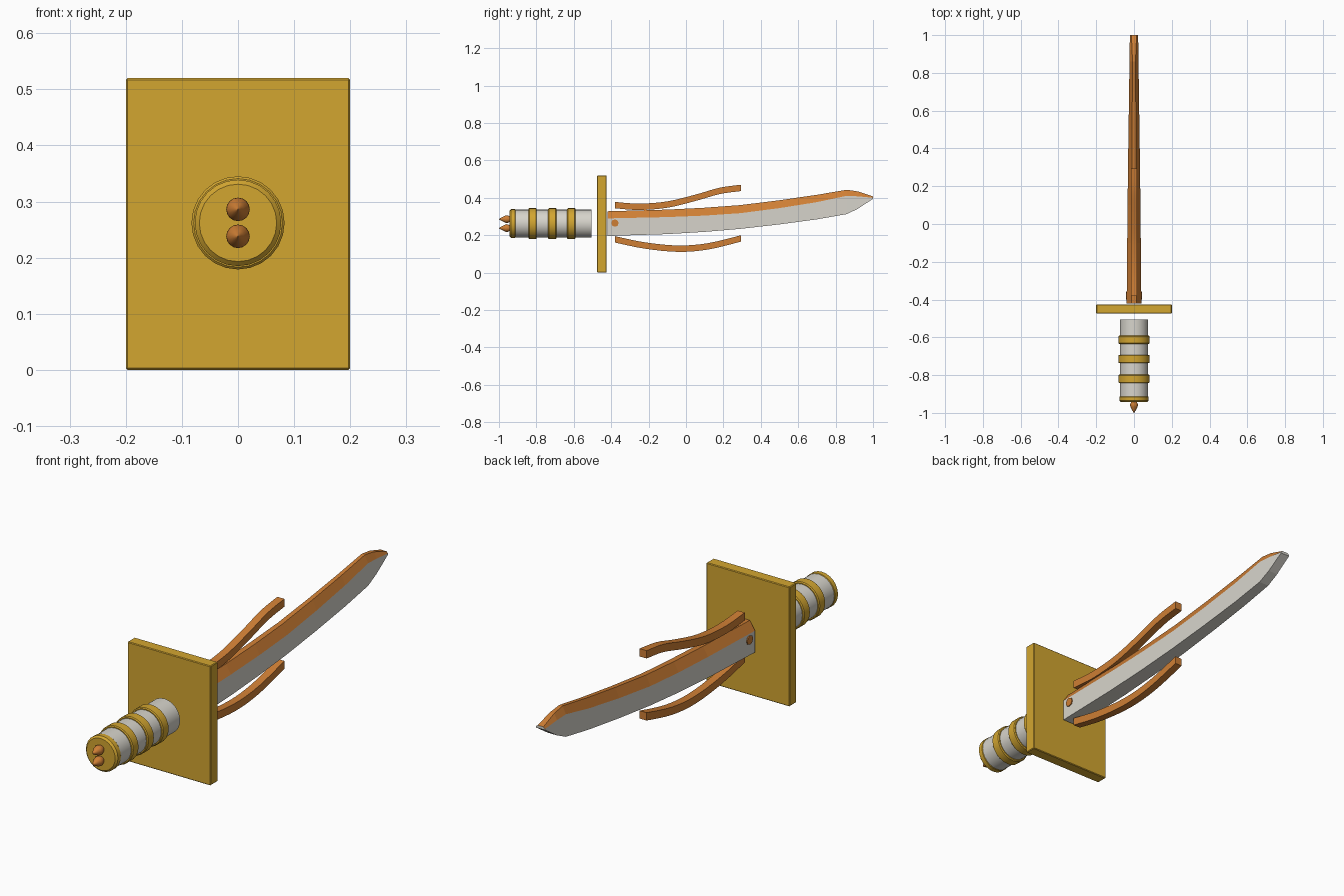
import bpy, bmesh, math

if "Cube" in bpy.data.objects:
    bpy.data.objects.remove(bpy.data.objects["Cube"])

ZC = 0.262  # height of the grip axis


def material(name, rgb):
    m = bpy.data.materials.new(name)
    m.diffuse_color = (*rgb, 1)
    m.use_nodes = True
    m.node_tree.nodes["Principled BSDF"].inputs["Base Color"].default_value = m.diffuse_color
    return m


GOLD = material("gold", (0.65, 0.38, 0.03))
BRONZE = material("bronze", (0.62, 0.21, 0.035))
SILVER = material("pale silver", (0.68, 0.66, 0.60))


def make(name, bm, *mats, smooth=False):
    bmesh.ops.recalc_face_normals(bm, faces=bm.faces[:])
    me = bpy.data.meshes.new(name)
    bm.to_mesh(me)
    bm.free()
    ob = bpy.data.objects.new(name, me)
    bpy.context.collection.objects.link(ob)
    for m in mats:
        me.materials.append(m)
    if smooth:
        bpy.ops.object.select_all(action='DESELECT')
        ob.select_set(True)
        bpy.context.view_layer.objects.active = ob
        bpy.ops.object.shade_smooth_by_angle(angle=math.radians(35))
    return ob


def loft(rings):
    """Skin a list of equal closed cross-sections, capping both ends."""
    bm = bmesh.new()
    vs = [[bm.verts.new(p) for p in r] for r in rings]
    n = len(vs[0])
    for a, b in zip(vs, vs[1:]):
        for i in range(n):
            j = (i + 1) % n
            bm.faces.new((a[i], a[j], b[j], b[i]))
    bm.faces.new(vs[0])
    bm.faces.new(vs[-1])
    return bm


def turned(name, profile, mat, z=ZC, n=24):
    """Round part along y from (y, radius) pairs."""
    rings = [[(r * math.cos(math.tau * i / n), y, z + r * math.sin(math.tau * i / n))
              for i in range(n)] for y, r in profile]
    return make(name, loft(rings), mat, smooth=True)


# grip with binding rings
turned("grip", [(-0.93, 0.075), (-0.505, 0.075)], SILVER)
for k, y in enumerate((-0.82, -0.715, -0.613)):
    turned(f"grip_ring_{k + 1}", [(y - 0.022, 0.079), (y - 0.018, 0.083),
                                  (y + 0.018, 0.083), (y + 0.022, 0.079)], GOLD)

# pommel cap and its two small studs
turned("pommel", [(-0.943, 0.069), (-0.935, 0.077), (-0.915, 0.077), (-0.908, 0.072)], GOLD)
for k, z in enumerate((0.238, 0.286)):
    turned(f"pommel_stud_{k + 1}", [(-1.0, 0.001), (-0.985, 0.010), (-0.967, 0.019),
                                    (-0.957, 0.021), (-0.938, 0.014)], BRONZE, z, 16)

# guard plate
bm = bmesh.new()
bmesh.ops.create_cube(bm, size=1)
for v in bm.verts:
    v.co = (v.co.x * 0.4, v.co.y * 0.05 - 0.45, v.co.z * 0.52 + 0.26)
bmesh.ops.bevel(bm, geom=bm.edges[:], offset=0.003, segments=1, affect='EDGES')
make("guard", bm, GOLD)

# blade: y, bottom, bronze border, top, half width, half width of flat back
SECTIONS = [(-0.42, 0.196, 0.290, 0.328, 0.039, 0.013),
            (-0.10, 0.206, 0.297, 0.337, 0.036, 0.012),
            (0.10, 0.218, 0.305, 0.347, 0.034, 0.012),
            (0.29, 0.234, 0.318, 0.361, 0.032, 0.011),
            (0.50, 0.258, 0.345, 0.387, 0.029, 0.010),
            (0.70, 0.285, 0.377, 0.416, 0.026, 0.009),
            (0.86, 0.313, 0.411, 0.443, 0.024, 0.008),
            (0.92, 0.342, 0.408, 0.434, 0.023, 0.010),
            (1.00, 0.395, 0.400, 0.407, 0.022, 0.014)]
bm = loft([[(-w, y, b), (w, y, b), (w, y, m), (t, y, h), (-t, y, h), (-w, y, m)]
           for y, b, m, h, w, t in SECTIONS])
bmesh.ops.recalc_face_normals(bm, faces=bm.faces[:])
for f in bm.faces:
    # upward facing back of the blade is bronze
    f.material_index = 1 if f.normal.z > 0.35 else 0
make("blade", bm, SILVER, BRONZE)

# rivet through the blade root
ring = [(0.02 * math.cos(math.tau * i / 8), 0.02 * math.sin(math.tau * i / 8)) for i in range(8)]
make("rivet", loft([[(x, -0.38 + a, 0.265 + b) for a, b in ring] for x in (-0.043, 0.043)]), BRONZE)


# curved prongs above and below the blade
def prong(name, pts, h=0.017, steps=4):
    path = []
    for i in range(len(pts) - 1):  # Catmull-Rom through the points
        p0, p1, p2, p3 = pts[max(i - 1, 0)], pts[i], pts[i + 1], pts[min(i + 2, len(pts) - 1)]
        for s in range(steps):
            t = s / steps
            path.append([0.5 * (2 * b + (c - a) * t + (2 * a - 5 * b + 4 * c - d) * t * t
                                + (3 * b - a - 3 * c + d) * t ** 3)
                         for a, b, c, d in zip(p0, p1, p2, p3)])
    path.append(pts[-1])
    make(name, loft([[(-h, y, z - h), (h, y, z - h), (h, y, z + h), (-h, y, z + h)]
                     for y, z in path]), BRONZE, smooth=True)


prong("upper_prong", [(-0.38, 0.361), (-0.25, 0.352), (-0.10, 0.364),
                      (0.05, 0.400), (0.18, 0.437), (0.295, 0.453)])
prong("lower_prong", [(-0.38, 0.178), (-0.22, 0.145), (-0.04, 0.128),
                      (0.12, 0.141), (0.295, 0.183)])
